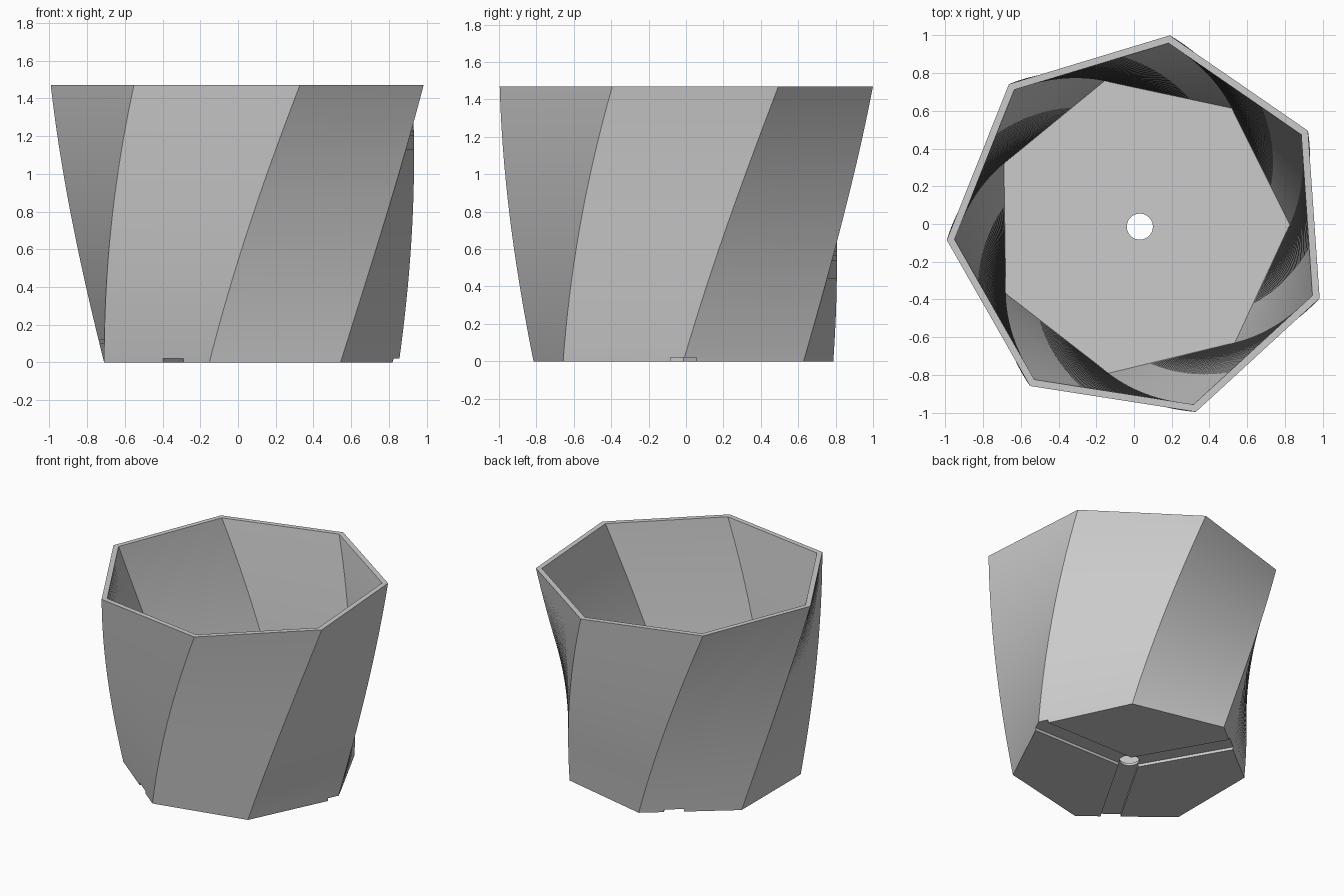
import bpy, bmesh
from math import cos, sin, pi, radians
from mathutils import Matrix, Vector

SIDES, SLICES = 7, 60
HEIGHT, FLOOR = 1.47, 0.04
BASE_R, TOP_R = 0.822, 1.026
WALL = 0.96                      # inner radius as a share of the outer one
TWIST = radians(29.7)
CENTRE = Vector((0.031, -0.014, 0))
HOLE_R, GROOVE_DEPTH = 0.069, 0.021

if "Cube" in bpy.data.objects:
    bpy.data.objects.remove(bpy.data.objects["Cube"], do_unlink=True)

clay = bpy.data.materials.new("light grey")
clay.use_nodes = True
clay.diffuse_color = (0.6, 0.6, 0.6, 1)
clay.node_tree.nodes["Principled BSDF"].inputs["Base Color"].default_value = (0.6, 0.6, 0.6, 1)


def make_object(name, bm):
    bmesh.ops.recalc_face_normals(bm, faces=bm.faces)
    mesh = bpy.data.meshes.new(name)
    bm.to_mesh(mesh)
    bm.free()
    mesh.materials.append(clay)
    obj = bpy.data.objects.new(name, mesh)
    bpy.context.collection.objects.link(obj)
    return obj


def ring(bm, z, share=1.0):
    """One twisted heptagon at height z."""
    t = z / HEIGHT
    r = (BASE_R + (TOP_R - BASE_R) * t) * share
    angles = [TWIST * t + 2 * pi * i / SIDES for i in range(SIDES)]
    return [bm.verts.new(CENTRE + Vector((r * cos(a), r * sin(a), z))) for a in angles]


# Pot: up the outside, over the rim, down the inside to the floor
bm = bmesh.new()
rings = [ring(bm, HEIGHT * i / SLICES) for i in range(SLICES + 1)]
rings += [ring(bm, HEIGHT - (HEIGHT - FLOOR) * i / SLICES, WALL) for i in range(SLICES + 1)]
for low, high in zip(rings, rings[1:]):
    for i in range(SIDES):
        j = (i + 1) % SIDES
        bm.faces.new((low[i], low[j], high[j], high[i]))
bm.faces.new(rings[0][::-1])
bm.faces.new(rings[-1])
pot = make_object("twisted_pot", bm)

# Drain hole cutter
bm = bmesh.new()
bmesh.ops.create_cone(bm, cap_ends=True, segments=40, radius1=HOLE_R, radius2=HOLE_R,
                      depth=0.4, matrix=Matrix.Translation(CENTRE))
cutters = [make_object("drain_hole_cutter", bm)]

# Three drain groove cutters running outwards under the base
for k in range(3):
    bm = bmesh.new()
    place = (Matrix.Translation(CENTRE) @ Matrix.Rotation(k * 2 * pi / 3, 4, "Z")
             @ Matrix.Translation((0.51, 0, GROOVE_DEPTH - 0.05))
             @ Matrix.Diagonal((1.0, 2 * HOLE_R, 0.1, 1)))
    bmesh.ops.create_cube(bm, size=1, matrix=place)
    cutters.append(make_object("drain_groove_cutter", bm))

bpy.ops.object.select_all(action="DESELECT")
bpy.context.view_layer.objects.active = pot
pot.select_set(True)
for cutter in cutters:
    cutter.hide_render = True
    cut = pot.modifiers.new("cut", "BOOLEAN")
    cut.operation, cut.solver, cut.object = "DIFFERENCE", "EXACT", cutter
    bpy.ops.object.modifier_apply(modifier=cut.name)
    bpy.data.objects.remove(cutter, do_unlink=True)

bpy.ops.object.shade_smooth_by_angle(angle=radians(25))
